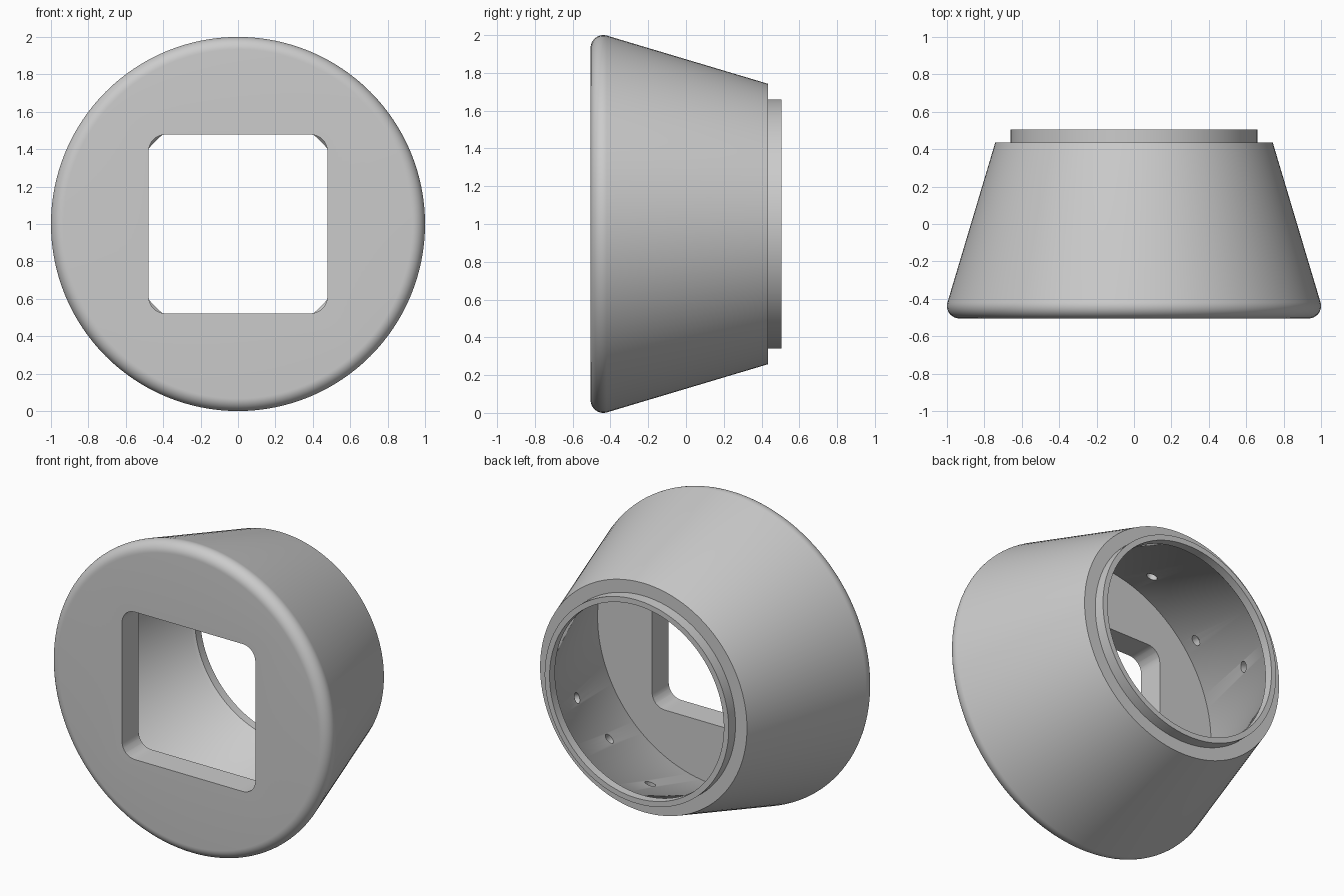
import bpy, bmesh, math
from mathutils import Matrix, Vector

cube = bpy.data.objects.get("Cube")
if cube:
    bpy.data.objects.remove(cube, do_unlink=True)

grey = bpy.data.materials.new("light grey")
grey.use_nodes = True
colour = (0.6, 0.6, 0.6, 1)
grey.diffuse_color = colour
grey.node_tree.nodes["Principled BSDF"].inputs["Base Color"].default_value = colour

CENTRE = Vector((0, 0, 1))
FRONT, FLOOR, SHOULDER, BACK = -0.505, -0.335, 0.435, 0.505


def make_object(name, bm):
    bmesh.ops.remove_doubles(bm, verts=bm.verts, dist=1e-5)
    bmesh.ops.recalc_face_normals(bm, faces=bm.faces)
    mesh = bpy.data.meshes.new(name)
    bm.to_mesh(mesh)
    bm.free()
    mesh.materials.append(grey)
    obj = bpy.data.objects.new(name, mesh)
    bpy.context.collection.objects.link(obj)
    return obj


def lathe(name, profile, steps):
    """Spin (radius, y) points around the horizontal axis."""
    bm = bmesh.new()
    verts = [bm.verts.new((r, y, CENTRE.z)) for r, y in profile]
    edges = [bm.edges.new(pair) for pair in zip(verts, verts[1:])]
    bmesh.ops.spin(bm, geom=verts + edges, cent=CENTRE, axis=(0, 1, 0),
                   angle=math.tau, steps=steps, use_merge=True)
    return make_object(name, bm)


def cut(target, cutter):
    mod = target.modifiers.new("cut", 'BOOLEAN')
    mod.operation, mod.solver, mod.object = 'DIFFERENCE', 'EXACT', cutter
    bpy.context.view_layer.objects.active = target
    bpy.ops.object.modifier_apply(modifier=mod.name)
    bpy.data.objects.remove(cutter, do_unlink=True)


def bore_radius(y):
    return 0.64 + 0.297 * (SHOULDER - y)


# Tapered cup: rounded front edge, shoulder, thin rear lip and conical bore
fillet = 0.067
edge = []
for i in range(13):
    a = math.radians(-90 + 106.5 * i / 12)
    edge.append((1 - fillet + fillet * math.cos(a), FRONT + fillet + fillet * math.sin(a)))
profile = [(0, FRONT)] + edge + [
    (0.742, SHOULDER), (0.66, SHOULDER), (0.66, BACK), (0.625, BACK),
    (0.625, SHOULDER + 0.015), (bore_radius(SHOULDER), SHOULDER),
    (bore_radius(FLOOR), FLOOR), (0, FLOOR)]
housing = lathe("tapered_housing", profile, 128)

# Square window with rounded corners through the front plate
half, corner = 0.478, 0.09
bm = bmesh.new()
outline = []
for quarter in range(4):
    mid = math.radians(45 + 90 * quarter)
    cx = math.copysign(half - corner, math.cos(mid))
    cz = math.copysign(half - corner, math.sin(mid))
    for i in range(9):
        a = mid + math.radians(-45 + 90 * i / 8)
        outline.append(bm.verts.new((cx + corner * math.cos(a), FRONT - 0.1,
                                     CENTRE.z + cz + corner * math.sin(a))))
face = bm.faces.new(outline)
out = bmesh.ops.extrude_face_region(bm, geom=[face])
bmesh.ops.translate(bm, vec=(0, 0.35, 0),
                    verts=[v for v in out["geom"] if isinstance(v, bmesh.types.BMVert)])
cut(housing, make_object("window_cutter", bm))

# Small blind holes drilled into the bore wall: (angle, y)
holes = [(-23, 0.17), (-47, 0.05), (-78, 0.15), (106, -0.1), (140, -0.19), (163, 0.18)]
for angle, y in holes:
    a = math.radians(angle)
    out_dir = Vector((math.cos(a), 0, math.sin(a)))
    bm = bmesh.new()
    place = (Matrix.Translation(CENTRE + out_dir * bore_radius(y) + Vector((0, y, 0)))
             @ out_dir.to_track_quat('Z', 'Y').to_matrix().to_4x4())
    bmesh.ops.create_cone(bm, cap_ends=True, segments=20, radius1=0.033,
                          radius2=0.033, depth=0.12, matrix=place)
    cut(housing, make_object("hole_cutter", bm))

bpy.ops.object.select_all(action='DESELECT')
housing.select_set(True)
bpy.context.view_layer.objects.active = housing
bpy.ops.object.shade_smooth_by_angle(angle=math.radians(30))
